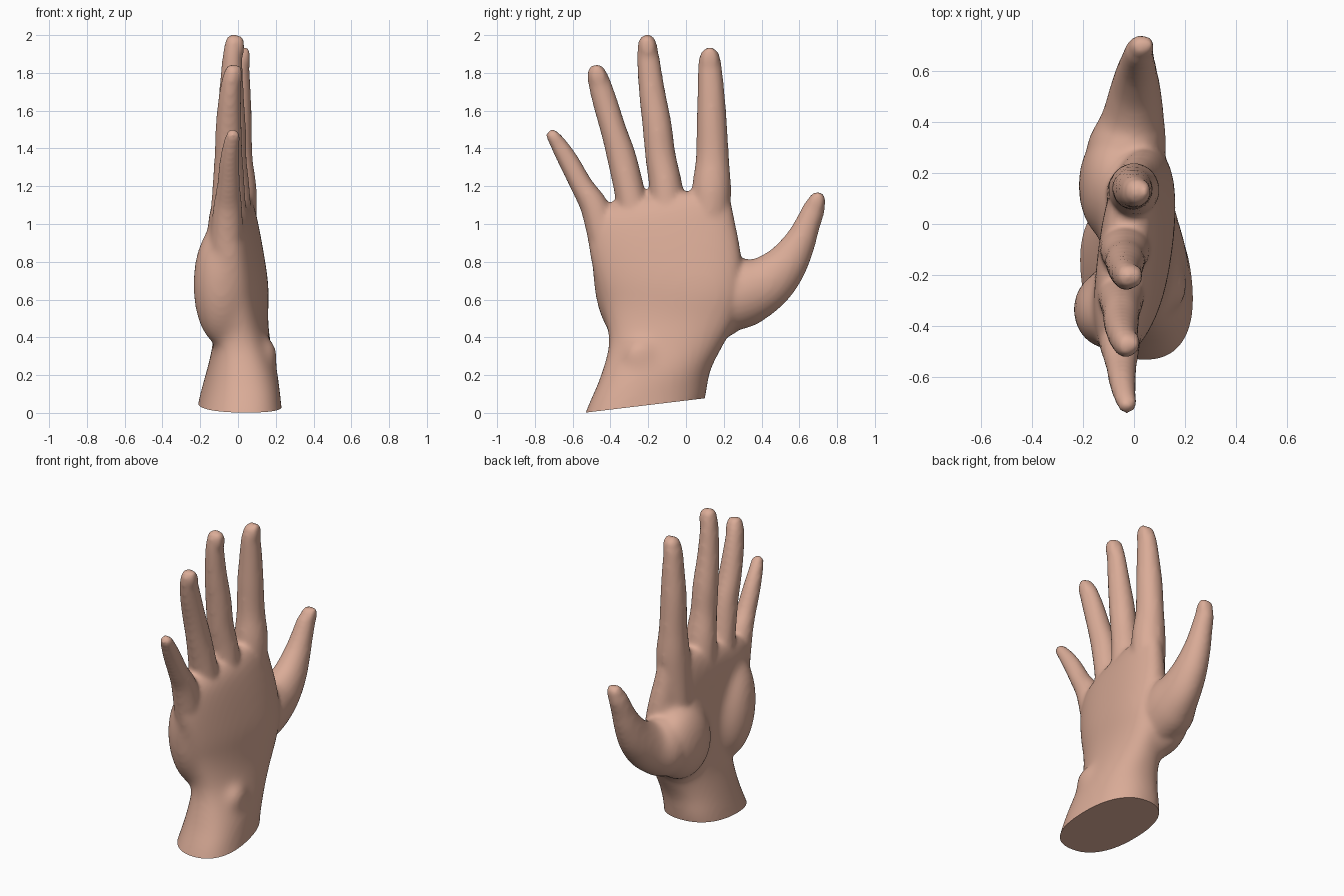
import bpy, bmesh, math
from mathutils import Vector

cube = bpy.data.objects.get("Cube")
if cube:
    bpy.data.objects.remove(cube, do_unlink=True)

skin = bpy.data.materials.new("warm skin")
skin.use_nodes = True
SKIN = (0.70, 0.41, 0.31, 1)
skin.diffuse_color = SKIN
skin.node_tree.nodes["Principled BSDF"].inputs["Base Color"].default_value = SKIN


def finish(name, bm):
    bmesh.ops.recalc_face_normals(bm, faces=bm.faces)
    mesh = bpy.data.meshes.new(name)
    bm.to_mesh(mesh)
    bm.free()
    obj = bpy.data.objects.new(name, mesh)
    bpy.context.collection.objects.link(obj)
    mesh.materials.append(skin)
    return obj


def loft(name, rings):
    """Skin a closed tube over equal rings of points."""
    bm = bmesh.new()
    loops = [[bm.verts.new(p) for p in ring] for ring in rings]
    n = len(loops[0])
    for a, b in zip(loops, loops[1:]):
        for i in range(n):
            j = (i + 1) % n
            bm.faces.new((a[i], a[j], b[j], b[i]))
    bm.faces.new(loops[0])
    bm.faces.new(loops[-1])
    return finish(name, bm)


def spline(rows, steps=5):
    """Catmull-Rom interpolation of rows of numbers."""
    rows = [Vector(r) for r in rows]
    out = []
    for i in range(len(rows) - 1):
        p0, p1, p2 = rows[max(i - 1, 0)], rows[i], rows[i + 1]
        p3 = rows[min(i + 2, len(rows) - 1)]
        for s in range(steps):
            t = s / steps
            out.append(p1 + (p2 - p0) * (t / 2)
                       + (p0 * 2 - p1 * 5 + p2 * 4 - p3) * (t * t / 2)
                       + (p1 * 3 - p0 - p2 * 3 + p3) * (t ** 3 / 2))
    return out + [rows[-1]]


def ball(name, center, radii, tilt=0):
    bm = bmesh.new()
    bmesh.ops.create_uvsphere(bm, u_segments=24, v_segments=14, radius=1)
    bmesh.ops.scale(bm, vec=radii, verts=bm.verts)
    c, s = math.cos(tilt), math.sin(tilt)
    for v in bm.verts:
        x, y, z = v.co
        v.co = Vector((x, c * y - s * z, s * y + c * z)) + Vector(center)
    return finish(name, bm)


def digit(name, rows):
    """Tube along (x, y, z, width radius, depth radius), with a rounded tip."""
    pts = spline(rows)
    rings = []
    for i, p in enumerate(pts):
        a, b = pts[max(i - 1, 0)], pts[min(i + 1, len(pts) - 1)]
        along = Vector((0, b[1] - a[1], b[2] - a[2])).normalized()
        side = Vector((0, along.z, -along.y))
        ring = []
        for k in range(24):
            t = math.tau * k / 24
            ring.append(Vector(p[:3]) + side * (p[3] * math.cos(t))
                        + Vector((p[4] * math.sin(t), 0, 0)))
        rings.append(ring)
    end = pts[-1]
    return [loft(name, rings),
            ball(name + "_tip", end[:3], (end[4], end[3], end[3]))]


def fuse(name, objects, iterations):
    """Join parts into one continuous, softened surface."""
    bpy.ops.object.select_all(action="DESELECT")
    for obj in objects:
        obj.select_set(True)
    body = objects[0]
    bpy.context.view_layer.objects.active = body
    bpy.ops.object.join()
    body.name = name
    remesh = body.modifiers.new("fuse", "REMESH")
    remesh.mode = "VOXEL"
    remesh.voxel_size = 0.014
    soften = body.modifiers.new("soften", "SMOOTH")
    soften.factor = 0.5
    soften.iterations = iterations
    for mod in ("fuse", "soften"):
        bpy.ops.object.modifier_apply(modifier=mod)
    return body


# Wrist and palm: z, y min, y max, x min, x max, slope of the section
palm_rows = [
    (-0.13, -0.59, 0.06, -0.24, 0.25, 0.12),
    (0.05, -0.53, 0.105, -0.205, 0.225, 0.12),
    (0.20, -0.46, 0.13, -0.17, 0.21, 0.08),
    (0.36, -0.41, 0.20, -0.135, 0.175, 0),
    (0.50, -0.43, 0.27, -0.125, 0.155, 0),
    (0.68, -0.475, 0.30, -0.125, 0.15, 0),
    (0.85, -0.515, 0.295, -0.135, 0.125, 0),
    (1.00, -0.53, 0.265, -0.145, 0.095, 0.03),
    (1.09, -0.50, 0.245, -0.135, 0.07, 0.08),
    (1.16, -0.40, 0.22, -0.10, 0.03, 0.12)]
rings = []
for z, y0, y1, x0, x1, slope in spline(palm_rows):
    # The little-finger side twists toward the palm above the wrist
    twist = -0.035 + 0.08 * min(1, max(0, (z - 0.1) * 2))
    ring = []
    for k in range(48):
        t = math.tau * k / 48
        u, w = math.cos(t), math.sin(t)
        u = math.copysign(abs(u) ** 0.85, u)
        w = math.copysign(abs(w) ** 0.85, w)
        y = (y0 + y1) / 2 + u * (y1 - y0) / 2
        ring.append((twist * u + (x0 + x1) / 2 + w * (x1 - x0) / 2, y,
                     z + slope * (y - (y0 + y1) / 2)))
    rings.append(ring)

# Palm with its fleshy pads and the wrist bone, well blended
palm = fuse("palm", [
    loft("palm_and_wrist", rings),
    ball("thumb_pad", (-0.07, 0.15, 0.62), (0.15, 0.23, 0.24), -0.4),
    ball("heel_pad", (-0.09, -0.335, 0.68), (0.15, 0.155, 0.33), 0.12),
    ball("wrist_bone", (0.16, -0.24, 0.30), (0.05, 0.09, 0.09))], 45)

# Fingers
fingers = digit("little_finger", [
    (-0.06, -0.42, 0.88, 0.09, 0.09), (-0.055, -0.48, 1.08, 0.077, 0.078),
    (-0.05, -0.55, 1.20, 0.061, 0.062), (-0.045, -0.62, 1.33, 0.055, 0.053),
    (-0.035, -0.68, 1.43, 0.044, 0.043), (-0.03, -0.707, 1.467, 0.036, 0.034)])
fingers += digit("ring_finger", [
    (-0.05, -0.25, 0.92, 0.10, 0.10), (-0.05, -0.292, 1.14, 0.082, 0.09),
    (-0.05, -0.34, 1.35, 0.078, 0.075), (-0.05, -0.385, 1.50, 0.069, 0.07),
    (-0.045, -0.43, 1.65, 0.066, 0.061), (-0.035, -0.465, 1.77, 0.058, 0.05),
    (-0.03, -0.473, 1.798, 0.05, 0.043)])
fingers += digit("middle_finger", [
    (-0.03, -0.09, 0.92, 0.11, 0.11), (-0.035, -0.105, 1.18, 0.09, 0.098),
    (-0.035, -0.135, 1.36, 0.081, 0.08), (-0.035, -0.153, 1.52, 0.078, 0.077),
    (-0.035, -0.18, 1.70, 0.070, 0.065), (-0.03, -0.20, 1.88, 0.060, 0.053),
    (-0.025, -0.205, 1.955, 0.05, 0.045)])
fingers += digit("index_finger", [
    (-0.01, 0.12, 0.86, 0.10, 0.10), (0.0, 0.134, 1.16, 0.105, 0.10),
    (-0.005, 0.14, 1.35, 0.088, 0.083), (-0.005, 0.136, 1.55, 0.080, 0.078),
    (0.0, 0.132, 1.70, 0.072, 0.068), (0.005, 0.126, 1.84, 0.063, 0.055),
    (0.01, 0.126, 1.88, 0.056, 0.047)])

# Thumb
thumb = digit("thumb", [
    (-0.03, 0.12, 0.56, 0.16, 0.14), (-0.03, 0.30, 0.635, 0.183, 0.155),
    (-0.005, 0.42, 0.685, 0.15, 0.122), (0.005, 0.52, 0.775, 0.118, 0.10),
    (0.01, 0.595, 0.89, 0.088, 0.08), (0.015, 0.64, 0.99, 0.069, 0.066),
    (0.02, 0.677, 1.08, 0.06, 0.055), (0.025, 0.695, 1.125, 0.047, 0.042)])

# Finger nails: shallow shells on the back of each tip
nails = [ball(label + "_nail", spot, (0.018, size, size * 1.5), tilt)
         for label, spot, size, tilt in [
             ("little", (-0.005, -0.695, 1.455), 0.030, 0.55),
             ("ring", (0.005, -0.465, 1.785), 0.040, 0.22),
             ("middle", (0.015, -0.203, 1.94), 0.042, 0.1),
             ("index", (0.047, 0.126, 1.875), 0.044, 0.0),
             ("thumb", (0.06, 0.69, 1.115), 0.040, -0.4)]]

hand = fuse("hand", [palm] + fingers + thumb + nails, 10)

# Trim the wrist with a clean slanted cut
bm = bmesh.new()
bm.from_mesh(hand.data)
cut = bmesh.ops.bisect_plane(
    bm, geom=bm.verts[:] + bm.edges[:] + bm.faces[:],
    plane_co=(0, -0.52, 0.003), plane_no=(0, -0.12, 1), clear_inner=True)
rim = [e for e in cut["geom_cut"] if isinstance(e, bmesh.types.BMEdge)]
bmesh.ops.holes_fill(bm, edges=rim, sides=0)
bm.to_mesh(hand.data)
bm.free()
bpy.ops.object.shade_smooth_by_angle(angle=math.radians(50))
